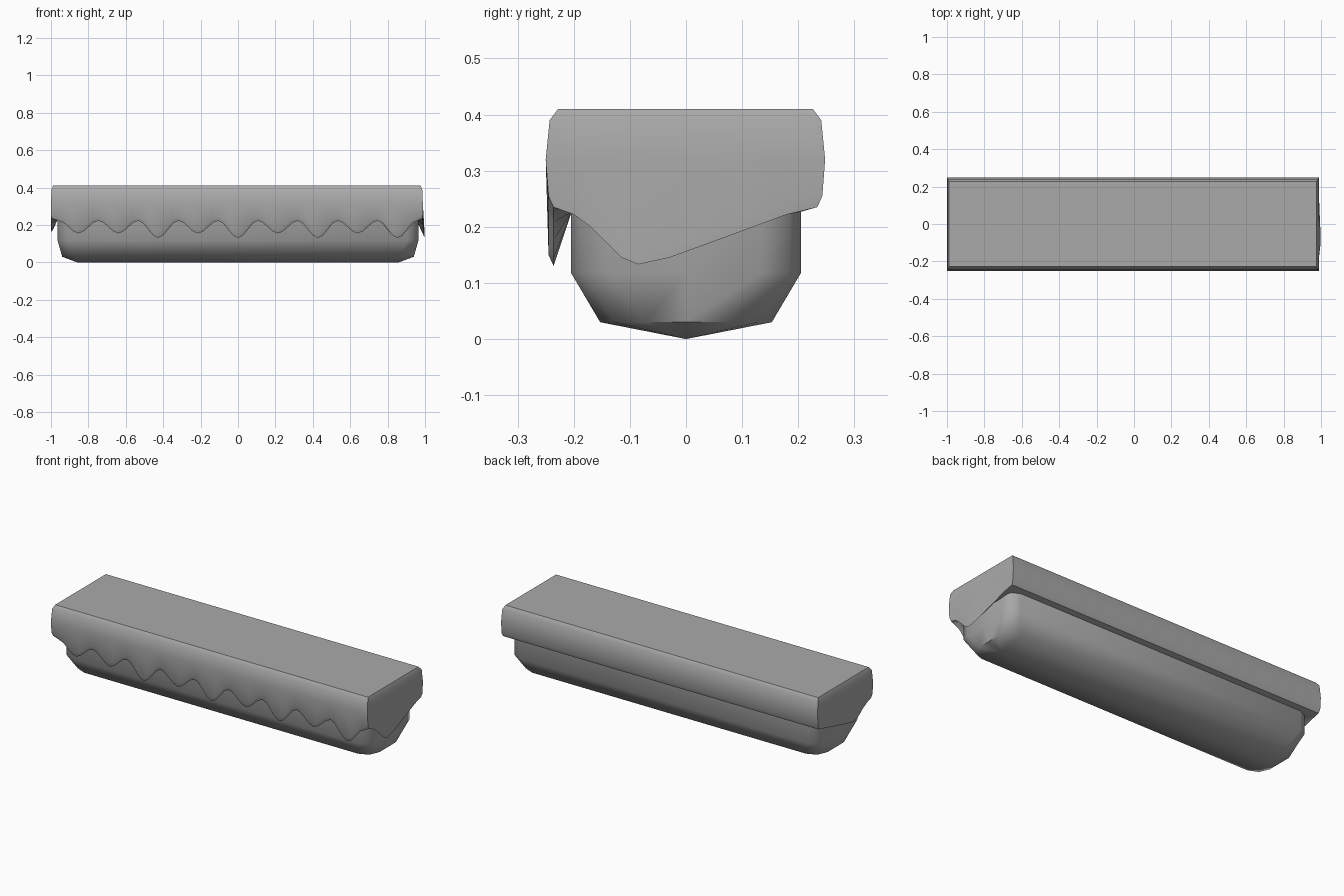
import bpy, math

cube = bpy.data.objects.get("Cube")
if cube:
    bpy.data.objects.remove(cube, do_unlink=True)

grey = bpy.data.materials.new("stone_grey")
grey.use_nodes = True
COLOUR = (0.4, 0.4, 0.4, 1)
grey.diffuse_color = COLOUR
grey.node_tree.nodes["Principled BSDF"].inputs["Base Color"].default_value = COLOUR


def loft(name, rings, angle):
    """Skin a stack of equal-length closed rings and cap both ends."""
    n = len(rings[0])
    verts = [p for ring in rings for p in ring]
    faces = [(r * n + i, r * n + (i + 1) % n, (r + 1) * n + (i + 1) % n, (r + 1) * n + i)
             for r in range(len(rings) - 1) for i in range(n)]
    faces += [tuple(reversed(range(n))), tuple(range(len(verts) - n, len(verts)))]
    mesh = bpy.data.meshes.new(name)
    mesh.from_pydata(verts, [], faces)
    mesh.validate()
    mesh.materials.append(grey)
    obj = bpy.data.objects.new(name, mesh)
    bpy.context.collection.objects.link(obj)
    bpy.ops.object.select_all(action='DESELECT')
    obj.select_set(True)
    bpy.context.view_layer.objects.active = obj
    bpy.ops.object.mode_set(mode='EDIT')
    bpy.ops.mesh.select_all(action='SELECT')
    bpy.ops.mesh.remove_doubles(threshold=0.0005)
    bpy.ops.mesh.normals_make_consistent(inside=False)
    bpy.ops.object.mode_set(mode='OBJECT')
    bpy.ops.object.shade_smooth_by_angle(angle=math.radians(angle))
    return obj


# Lower block: chamfered outline narrowing to a ridge along the bottom
def block_ring(hx, hy, cx, cy, z, z_mid):
    quarter = [(hx, 0, z_mid), (hx, hy - cy, z), (hx - cx * 0.3, hy - cy * 0.3, z), (hx - cx, hy, z)]
    right = [(x, -y, h) for x, y, h in reversed(quarter[1:])] + quarter
    return right + [(-x, -y, h) for x, y, h in right]


loft("lower_block", [
    block_ring(0.86, 0.0, 0.0, 0.0, 0.0, 0.0),
    block_ring(0.94, 0.153, 0.08, 0.08, 0.03, 0.03),
    block_ring(0.965, 0.205, 0.06, 0.07, 0.118, 0.118),
    block_ring(0.965, 0.205, 0.06, 0.07, 0.3, 0.3)], 50)

# Outline of the cap: (x, y, height of lower edge, side normal)
PITCH = 0.2133
STEPS = 8
LIP = 0.222
END_EDGE = [(-0.2, 0.222), (-0.17, 0.2), (-0.115, 0.145), (-0.085, 0.133),
            (-0.03, 0.145), (0.08, 0.185), (0.18, 0.222)]
outline = [(-1, -0.25, 0.235, (-1, -1))]
for i in range(9 * STEPS + 1):
    tooth = min(i // STEPS, 8)
    depth = 0.092 if tooth in (2, 4, 6, 8) else 0.067
    wave = 0.5 - 0.5 * math.cos(2 * math.pi * i / STEPS)
    outline.append(((i / STEPS - 4.5) * PITCH, -0.25, LIP - depth * wave, (0, -1)))
outline.append((0.988, -0.25, 0.235, (1, -1)))
outline += [(0.988, y, z, (1, 0)) for y, z in END_EDGE]
outline.append((0.988, 0.248, 0.235, (1, 1)))
outline.append((-1, 0.248, 0.235, (-1, 1)))
outline += [(-1, y, LIP - (LIP - z) * 0.7, (-1, 0)) for y, z in reversed(END_EDGE)]


def cap_ring(inset_x, inset_y, height):
    """Move the outline inwards; height maps the lower edge to a level."""
    ring = []
    for x, y, edge, (nx, ny) in outline:
        z = height(edge)
        flare = 0.012 * max(0, 0.235 - z) / 0.1 if nx > 0 and ny == 0 else 0
        ring.append((x - nx * inset_x + flare, y - ny * inset_y, z))
    return ring


# Cap: soft upper edge, bulging sides and a scalloped hanging rim
loft("scalloped_cap", [
    cap_ring(0.012, 0.022, lambda e: 0.41),
    cap_ring(0.003, 0.007, lambda e: 0.39),
    cap_ring(0.0, 0.0, lambda e: 0.32),
    cap_ring(0.0, 0.005, lambda e: e + 0.02),
    cap_ring(0.003, 0.014, lambda e: e),
    cap_ring(0.035, 0.046, lambda e: 0.226)], 50)
